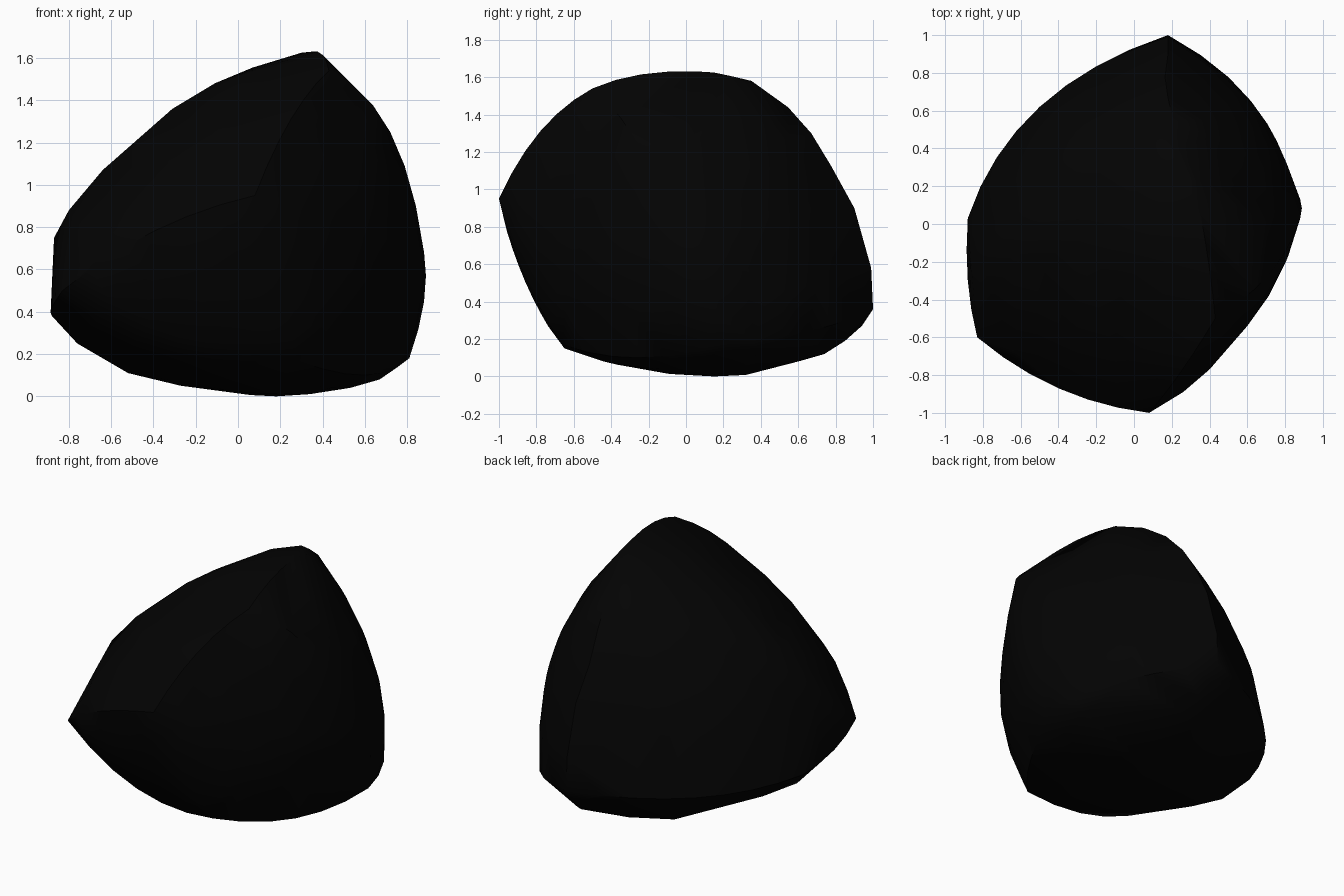
import bpy, bmesh, math
from mathutils import Vector as V

if "Cube" in bpy.data.objects:
    bpy.data.objects.remove(bpy.data.objects["Cube"])

# Corners of the stone
A = V((.08, -1, .95))      # front
B = V((.43, -.5, 1.54))    # upper front
T = V((.35, .07, 1.63))    # summit
C = V((.88, .03, .68))     # right
H = V((.81, .21, .18))     # lower right
D = V((.18, 1, .36))       # back
F = V((-.88, .03, .38))    # left
E = V((-.83, -.60, .50))   # front left
G = V((.28, -.66, .17))    # lower front


def arc(a, mid, b, n=6):
    """Points on a parabola from a to b, passing through mid."""
    m, pts = V(mid), []
    for i in range(n + 1):
        t = i / n
        pts.append(a * (1 - t) * (1 - 2 * t) + m * 4 * t * (1 - t) + b * t * (2 * t - 1))
    return pts


# Curved ridges between the corners
AB = arc(A, (.25, -.78, 1.31), B)
BT = arc(B, (.40, -.24, 1.615), T, 4)
TD = arc(T, (.18, .67, 1.30), D, 8)
BC = arc(B, (.72, -.26, 1.25), C)
CH = arc(C, (.88, .13, .45), H, 4)
AE = arc(A, (-.40, -.87, .78), E)
AG = arc(A, (.20, -.86, .53), G)
GH = arc(G, (.60, -.25, .10), H)
EG = arc(E, (-.30, -.63, .20), G)
EF = arc(E, (-.88, -.30, .42), F, 4)
FD = arc(F, (-.50, .62, .35), D, 8)
DH = arc(D, (.62, .65, .24), H)

# Bulging sides: bordering ridges, crown point, outward direction
sides = [
    (AB + BT + TD + FD + EF + AE, (-.35, .26, 1.25), (-.61, .43, .67)),
    (AE + EG + AG, (-.25, -.82, .48), (-.18, -.89, -.43)),
    (AB + BC + CH + GH + AG, (.60, -.54, .75), (.77, -.63, .05)),
    (BT + TD + DH + CH + BC, (.63, .51, .88), (.75, .60, .30)),
    (GH + DH + FD + EF + EG, (.18, .15, 0), (0, 0, -1)),
]

# Small swellings on the upper left, the front and back, and the underside
upper_left = [(-.31, -.10, 1.36), (-.11, -.02, 1.48), (-.64, -.15, 1.07),
              (-.50, -.19, 1.18), (-.87, -.12, .75), (-.75, -.40, .81),
              (-.80, -.18, .88), (-.20, .08, 1.43), (.07, .25, 1.555),
              (.30, .15, 1.625), (-.10, -.68, 1.23), (-.30, -.68, 1.10),
              (-.62, -.68, .79)]
front_and_back = [(.26, -.89, .90), (.40, -.77, .85), (.22, .35, 1.58),
                  (.34, .23, 1.60), (.18, .90, .90), (.18, .99, .58),
                  (-.28, .69, .77), (-.13, .695, .98), (-.03, .64, 1.17)]
underside = [(-.76, -.08, .25), (-.52, -.08, .11), (-.60, .05, .17),
             (-.27, .10, .05), (-.23, .45, .07), (0, .60, .08),
             (.25, .74, .12), (.20, .85, .19), (.18, .94, .27),
             (.53, .10, .04), (.67, .15, .08), (.20, -.44, .08),
             (.06, .15, .006), (.22, .32, .008), (.70, .37, .11),
             (.67, .48, .14)]
points = [V(p) for p in upper_left + front_and_back + underside]

for border, crown, normal in sides:
    k, n = V(crown), V(normal).normalized()
    points += border + [k]
    for p in border:
        rise = max(0, (k - p).dot(n))
        for t in (.35, .7):
            points.append(p.lerp(k, t) + n * rise * (t - t * t))

# Stone skin
bm = bmesh.new()
for p in points:
    bm.verts.new(p)
bmesh.ops.remove_doubles(bm, verts=bm.verts[:], dist=.025)
bmesh.ops.convex_hull(bm, input=bm.verts[:])
bmesh.ops.delete(bm, geom=[v for v in bm.verts if not v.link_faces], context='VERTS')
bmesh.ops.recalc_face_normals(bm, faces=bm.faces[:])
low = min(v.co.z for v in bm.verts)
bmesh.ops.translate(bm, verts=bm.verts[:], vec=(0, 0, -low))
mesh = bpy.data.meshes.new("stone")
bm.to_mesh(mesh)
bm.free()
stone = bpy.data.objects.new("stone", mesh)
bpy.context.collection.objects.link(stone)

# Near-black stone colour
mat = bpy.data.materials.new("dark_stone")
mat.diffuse_color = (.001, .001, .001, 1)
mat.use_nodes = True
mat.node_tree.nodes["Principled BSDF"].inputs["Base Color"].default_value = mat.diffuse_color
mesh.materials.append(mat)

bpy.context.view_layer.objects.active = stone
stone.select_set(True)
bpy.ops.object.shade_smooth_by_angle(angle=math.radians(40))
